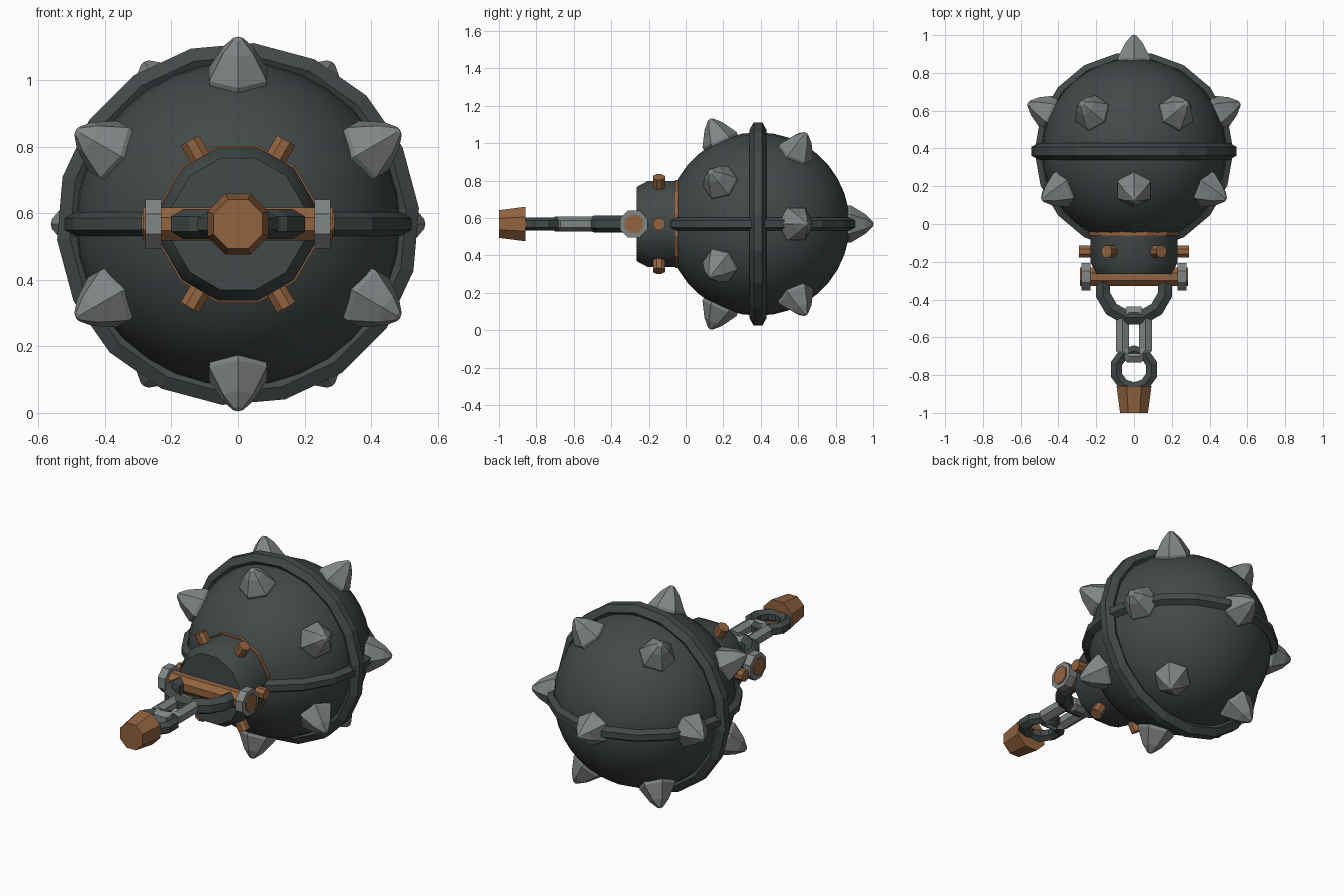
import bpy, bmesh
from math import sin, cos, pi, radians
from mathutils import Matrix, Vector

if "Cube" in bpy.data.objects:
    bpy.data.objects.remove(bpy.data.objects["Cube"])

MID = 0.568                       # height of the main axis
CENTRE = Vector((0, 0.385, MID))  # middle of the ball


def material(name, colour):
    m = bpy.data.materials.new(name)
    m.use_nodes = True
    m.diffuse_color = (*colour, 1)
    bsdf = next(n for n in m.node_tree.nodes if n.type == 'BSDF_PRINCIPLED')
    bsdf.inputs["Base Color"].default_value = (*colour, 1)
    return m


IRON = material("dark iron", (0.055, 0.065, 0.065))
STEEL = material("grey steel", (0.22, 0.235, 0.235))
COPPER = material("copper", (0.29, 0.125, 0.05))


def finish(name, bm, mat, smooth=None):
    bmesh.ops.recalc_face_normals(bm, faces=bm.faces[:])
    mesh = bpy.data.meshes.new(name)
    bm.to_mesh(mesh)
    bm.free()
    mesh.materials.append(mat)
    ob = bpy.data.objects.new(name, mesh)
    bpy.context.collection.objects.link(ob)
    if smooth:
        bpy.ops.object.select_all(action='DESELECT')
        ob.select_set(True)
        bpy.context.view_layer.objects.active = ob
        bpy.ops.object.shade_smooth_by_angle(angle=radians(smooth))
    return ob


def turned(name, profile, sides, matrix, mat, phase=0.5, smooth=None):
    """Closed turned shape: profile of (radius, distance) along local z."""
    bm = bmesh.new()
    rings = []
    for r, d in profile:
        angles = [2 * pi * (i + phase) / sides for i in range(sides)]
        rings.append([bm.verts.new(matrix @ Vector((r * cos(a), r * sin(a), d)))
                      for a in angles])
    for a, b in zip(rings, rings[1:]):
        for i in range(sides):
            j = (i + 1) % sides
            bm.faces.new((a[i], a[j], b[j], b[i]))
    bm.faces.new(rings[0])
    bm.faces.new(rings[-1])
    return finish(name, bm, mat, smooth)


def loop_tube(name, path, thick, matrix, mat):
    """Six-sided tube along a closed path in the local xy plane."""
    bm = bmesh.new()
    n = len(path)
    rings = []
    for i, p in enumerate(path):
        tangent = (path[(i + 1) % n] - path[i - 1]).normalized()
        out = Vector((tangent.y, -tangent.x, 0))
        angles = [radians(60 * k + 30) for k in range(6)]
        rings.append([bm.verts.new(matrix @ (p + out * thick * cos(a)
                      + Vector((0, 0, thick * sin(a))))) for a in angles])
    for i in range(n):
        a, b = rings[i], rings[(i + 1) % n]
        for k in range(6):
            m = (k + 1) % 6
            bm.faces.new((a[k], a[m], b[m], b[k]))
    return finish(name, bm, mat)


def oval(radius, count, stretch=0, phase=0):
    """Circle of points, with its two halves moved apart along y."""
    pts = []
    for i in range(count):
        a = 2 * pi * (i + phase) / count
        shift = stretch if sin(a) > 0 else -stretch
        pts.append(Vector((radius * cos(a), radius * sin(a) + shift, 0)))
    return pts


def at(x, y, z=MID):
    return Matrix.Translation((x, y, z))


ALONG_Y = Matrix.Rotation(-pi / 2, 4, 'X')   # local z to +y
ALONG_X = Matrix.Rotation(pi / 2, 4, 'Y')    # local z to +x

# Ball
bm = bmesh.new()
bmesh.ops.create_uvsphere(bm, u_segments=32, v_segments=18, radius=0.49,
                          matrix=Matrix.Translation(CENTRE) @ ALONG_Y)
finish("ball", bm, IRON, 60)

# Two reinforcing bands
ball_frame = Matrix.Translation(CENTRE)
loop_tube("upright_band", oval(0.507, 18, phase=-0.25), 0.045,
          ball_frame @ ALONG_Y, IRON)
loop_tube("level_band", oval(0.495, 18), 0.036, ball_frame, IRON)

# Spikes: one at the back, six behind the upright band, six in front of it
SPIKE = [(0.095, 0.43), (0.1, 0.495), (0.052, 0.575), (0.016, 0.612), (0.004, 0.617)]


def spike(name, spin, lean):
    m = (ball_frame @ Matrix.Rotation(radians(spin), 4, 'Y')
         @ Matrix.Rotation(radians(lean), 4, 'X'))
    turned(name, SPIKE, 6, m, STEEL)


spike("back_spike", 0, -90)
for i in range(6):
    spike(f"rear_spike_{i + 1}", 60 * i + 30, -24.5)
    spike(f"front_spike_{i + 1}", 60 * i, 24.5)

# Collar, its copper edge and studs
turned("collar", [(0.205, -0.265), (0.238, -0.205), (0.238, 0.0)], 12,
       at(0, 0) @ ALONG_Y, IRON, smooth=40)
turned("collar_edge", [(0.243, -0.06), (0.243, 0.0)], 12,
       at(0, 0) @ ALONG_Y, COPPER)
for i in range(6):
    m = at(0, -0.145) @ Matrix.Rotation(radians(60 * i), 4, 'Y') @ ALONG_X
    turned(f"collar_stud_{i + 1}", [(0.034, 0.2), (0.034, 0.29)], 8, m, COPPER)

# Cross bar with a nut on each end
turned("cross_bar", [(0.053, -0.285), (0.053, 0.285)], 8,
       at(0, -0.28) @ ALONG_X, COPPER)
for side, word in ((1, "left"), (-1, "right")):
    turned(f"{word}_nut", [(0.079, -0.024), (0.079, 0.024)], 8,
           at(side * 0.254, -0.28) @ ALONG_X, STEEL)

# Shackle and chain
loop_tube("shackle", oval(0.17, 12, phase=0.5), 0.045, at(0, -0.33), IRON)
loop_tube("long_link", oval(0.066, 8, 0.055, 0.5), 0.039, at(0, -0.585), STEEL)
loop_tube("round_link", oval(0.098, 10, phase=0.5), 0.035, at(0, -0.77), IRON)

# Copper end weight
turned("end_weight", [(0.08, -1.0), (0.1, -0.858)], 8, at(0, 0) @ ALONG_Y, COPPER)
